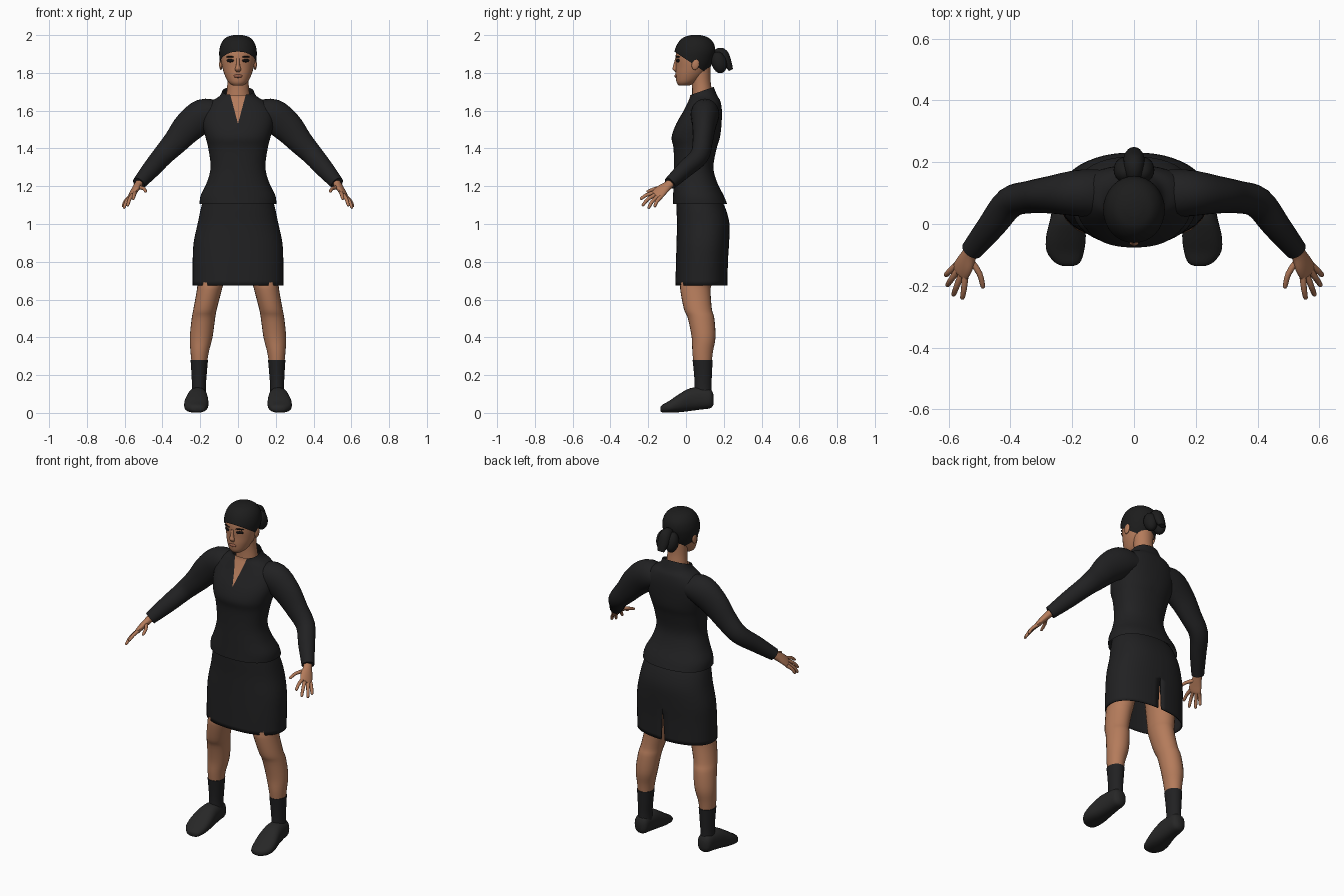
import bpy, bmesh, math
from mathutils import Vector, Matrix

if bpy.data.objects.get("Cube"):
    bpy.data.objects.remove(bpy.data.objects["Cube"])


def material(name, rgb):
    m = bpy.data.materials.new(name)
    m.use_nodes = True
    m.diffuse_color = (*rgb, 1)
    bsdf = m.node_tree.nodes["Principled BSDF"]
    bsdf.inputs["Base Color"].default_value = (*rgb, 1)
    bsdf.inputs["Roughness"].default_value = 0.8
    return m


SKIN = material("warm_skin", (0.46, 0.2, 0.105))
CLOTH = material("black_cloth", (0.015, 0.015, 0.016))
HAIR = material("black_hair", (0.012, 0.012, 0.012))
LEATHER = material("dark_leather", (0.02, 0.02, 0.02))
LIPS = material("brown_lips", (0.3, 0.11, 0.065))
EYES = material("eye_black", (0.006, 0.005, 0.005))


def finish(name, bm, mats, mirror=False):
    bmesh.ops.recalc_face_normals(bm, faces=bm.faces)
    me = bpy.data.meshes.new(name)
    bm.to_mesh(me)
    bm.free()
    ob = bpy.data.objects.new(name, me)
    bpy.context.collection.objects.link(ob)
    for m in mats:
        me.materials.append(m)
    if mirror:
        ob.modifiers.new("Mirror", "MIRROR").use_mirror_merge = False
    bpy.ops.object.select_all(action="DESELECT")
    ob.select_set(True)
    bpy.context.view_layer.objects.active = ob
    bpy.ops.object.shade_smooth_by_angle(angle=math.radians(50))
    return ob


def smooth_rows(rows, steps):
    """Catmull-Rom interpolation through rows of numbers."""
    out = []
    for i in range(len(rows) - 1):
        a, b, c, d = (rows[max(0, min(len(rows) - 1, i + k))] for k in (-1, 0, 1, 2))
        for s in range(steps):
            t = s / steps
            out.append([0.5 * (2 * q + (r - p) * t + (2 * p - 5 * q + 4 * r - w) * t * t
                               + (3 * q - p - 3 * r + w) * t ** 3)
                        for p, q, r, w in zip(a, b, c, d)])
    return out + [list(rows[-1])]


def tube(rows, axis=None, ref=(1, 0, 0), sides=24, power=2.0, caps=True, steps=4):
    """Loft of rings (x, y, z, radius along ref, other radius)."""
    rows = smooth_rows(rows, steps)
    bm, rings = bmesh.new(), []
    for i, row in enumerate(rows):
        nxt, prv = rows[min(i + 1, len(rows) - 1)], rows[max(i - 1, 0)]
        t = Vector(axis) if axis else (Vector(nxt[:3]) - Vector(prv[:3])).normalized()
        u = Vector(ref)
        u = (u - t * u.dot(t)).normalized()
        v = t.cross(u)
        ring = []
        for k in range(sides):
            c, s = math.cos(math.tau * k / sides), math.sin(math.tau * k / sides)
            c = math.copysign(abs(c) ** (2 / power), c)
            s = math.copysign(abs(s) ** (2 / power), s)
            ring.append(bm.verts.new(Vector(row[:3]) + u * c * row[3] + v * s * row[4]))
        rings.append(ring)
    for a, b in zip(rings, rings[1:]):
        for k in range(sides):
            j = (k + 1) % sides
            bm.faces.new((a[k], a[j], b[j], b[k]))
    if caps:
        bm.faces.new(rings[0])
        bm.faces.new(rings[-1])
    return bm


def body_rows(rows, grow=0.0):
    """Turn (z, half width, front y, back y) into rings."""
    return [(0, (f + b) / 2, z, w + grow, (b - f) / 2 + grow) for z, w, f, b in rows]


def cut(bm, co, no, clear=False):
    bmesh.ops.bisect_plane(bm, geom=bm.verts[:] + bm.edges[:] + bm.faces[:],
                           plane_co=co, plane_no=no, clear_outer=clear)


def wedge_faces(bm, apex, end, half, side):
    """Cut a V from apex to end height and return its faces on one y side."""
    for s in (1, -1):
        cut(bm, (0, 0, apex), (end - apex, 0, -s * half))
    found = []
    for f in bm.faces:
        c = f.calc_center_median()
        t = (c.z - apex) / (end - apex)
        if t > 0 and abs(c.x) < half * t and (c.y - 0.07) * side > 0:
            found.append(f)
    return found


def ball(name, centre, size, mat, mirror=False, tilt=(0, 0, 0)):
    bm = bmesh.new()
    rot = Matrix.Rotation(tilt[2], 4, "Z") @ Matrix.Rotation(tilt[0], 4, "X")
    bmesh.ops.create_uvsphere(bm, u_segments=20, v_segments=12, radius=1,
                              matrix=Matrix.Translation(centre) @ rot @ Matrix.Diagonal((*size, 1)))
    return finish(name, bm, [mat], mirror)


UP = (0, 0, 1)

# Jacket with an open neckline
jacket = tube(body_rows([
    (1.105, .203, -.07, .218), (1.15, .198, -.068, .2), (1.22, .165, -.066, .165),
    (1.3, .145, -.064, .145), (1.4, .157, -.066, .162), (1.46, .172, -.076, .18),
    (1.53, .188, -.052, .188), (1.6, .182, -.012, .19), (1.65, .14, .012, .182),
    (1.68, .095, .022, .165), (1.73, .075, .022, .145)]),
    UP, sides=48, power=2.3, caps=False)
cut(jacket, (0, .03, 1.685), (0, -.35, 1), clear=True)
for face in wedge_faces(jacket, 1.53, 1.70, .045, -1):
    face.material_index = 1
finish("jacket", jacket, [CLOTH, SKIN])

# Skirt with a slit at the back
skirt = tube(body_rows([
    (1.14, .18, -.05, .18), (1.08, .197, -.05, .21), (1.0, .214, -.048, .23),
    (.9, .235, -.05, .228), (.8, .24, -.053, .222), (.675, .24, -.056, .22)]),
    UP, sides=48, power=2.3, caps=False)
bmesh.ops.delete(skirt, geom=wedge_faces(skirt, .87, .675, .012, 1), context="FACES")
solid = finish("skirt", skirt, [CLOTH]).modifiers.new("Thickness", "SOLIDIFY")
solid.thickness = .006

# Arms and hands
finish("sleeves", tube([
    (.1, .1, 1.585, .075, .065), (.18, .1, 1.575, .075, .088), (.26, .095, 1.515, .062, .083),
    (.33, .088, 1.435, .053, .067), (.4, .07, 1.36, .05, .055),
    (.46, -.005, 1.29, .044, .048), (.525, -.085, 1.215, .034, .036)],
    ref=(0, 1, 0)), [CLOTH], True)
ACROSS = (.057, .08, -.045)
finish("palms", tube([
    (.512, -.07, 1.23, .026, .022), (.53, -.095, 1.205, .026, .02),
    (.547, -.13, 1.178, .036, .017), (.562, -.155, 1.153, .036, .013),
    (.567, -.164, 1.147, .026, .006)], ref=ACROSS, sides=16), [SKIN], True)
FINGERS = {
    "thumbs": ((.53, -.115, 1.195), (.5, -.16, 1.188), (.487, -.208, 1.17)),
    "index_fingers": ((.546, -.168, 1.166), (.55, -.21, 1.153), (.556, -.243, 1.13)),
    "middle_fingers": ((.556, -.158, 1.157), (.573, -.2, 1.133), (.585, -.232, 1.095)),
    "ring_fingers": ((.567, -.146, 1.149), (.59, -.178, 1.12), (.605, -.2, 1.082)),
    "little_fingers": ((.576, -.134, 1.142), (.598, -.155, 1.118), (.61, -.167, 1.09))}
for name, (root, mid, tip) in FINGERS.items():
    near = Vector(mid).lerp(Vector(tip), .85)
    finish(name, tube([(*root, .011, .011), (*mid, .0095, .0095),
                       (*near, .0075, .0075), (*tip, .002, .002)],
                      ref=ACROSS, sides=10, steps=3), [SKIN], True)

# Legs, socks and shoes
finish("legs", tube([
    (.125, .07, .9, .085, .095), (.145, .055, .7, .07, .084), (.152, .05, .65, .066, .08),
    (.174, .063, .55, .062, .074), (.183, .08, .5, .062, .07), (.195, .093, .4, .06, .063),
    (.203, .088, .32, .048, .054), (.205, .088, .24, .038, .045)], UP), [SKIN], True)
finish("socks", tube([
    (.205, .088, .28, .046, .053), (.206, .09, .2, .04, .047),
    (.207, .09, .14, .037, .045), (.207, .09, .08, .04, .048)], UP), [CLOTH], True)
finish("shoes", tube([
    (.21, .146, .07, .018, .025), (.21, .13, .075, .04, .05), (.212, .08, .076, .047, .058),
    (.215, .02, .07, .055, .06), (.22, -.04, .05, .064, .047), (.222, -.09, .032, .06, .031),
    (.215, -.125, .023, .04, .02), (.213, -.136, .021, .016, .01)],
    (0, -1, 0), power=2.4), [LEATHER], True)

# Neck and head
finish("neck", tube([
    (0, .085, 1.62, .07, .055), (0, .085, 1.7, .06, .052),
    (0, .08, 1.76, .056, .05), (0, .075, 1.84, .06, .055)], UP), [SKIN])
HEAD = [(1.732, .026, -.036, .015), (1.75, .05, -.05, .055), (1.79, .071, -.055, .1),
        (1.83, .083, -.054, .125), (1.87, .09, -.055, .14), (1.91, .091, -.052, .147),
        (1.95, .08, -.035, .138), (1.98, .054, -.005, .108), (1.992, .016, .035, .068)]
finish("head", tube(body_rows(HEAD), UP, sides=32), [SKIN])
finish("nose", tube([
    (0, -.05, 1.875, .008, .008), (0, -.055, 1.84, .01, .012), (0, -.058, 1.82, .016, .013),
    (0, -.05, 1.806, .011, .008)], UP, sides=12), [SKIN])
ball("ears", (.091, .05, 1.845), (.009, .02, .03), SKIN, True, (-.2, 0, 0))
ball("eyes", (.041, -.043, 1.865), (.021, .006, .009), EYES, True, (0, 0, .4))
ball("eyebrows", (.042, -.043, 1.885), (.024, .006, .004), EYES, True, (0, 0, .4))
ball("lips", (0, -.053, 1.783), (.024, .008, .009), LIPS)

# Hair cap cut along the hairline, and a tied bun
hair = tube(body_rows([(z + .008, *rest) for z, *rest in HEAD], .008), UP, sides=32)
cut(hair, (0, -.06, 1.912), (0, -.12, -.18), clear=True)
finish("hair_cap", hair, [HAIR])
ball("bun_lobes", (.03, .175, 1.855), (.036, .04, .058), HAIR, True, (.25, 0, 0))
finish("bun_tail", tube([
    (0, .14, 1.89, .02, .02), (0, .185, 1.9, .032, .035), (0, .215, 1.86, .034, .026),
    (0, .238, 1.815, .02, .012)], sides=14), [HAIR])
